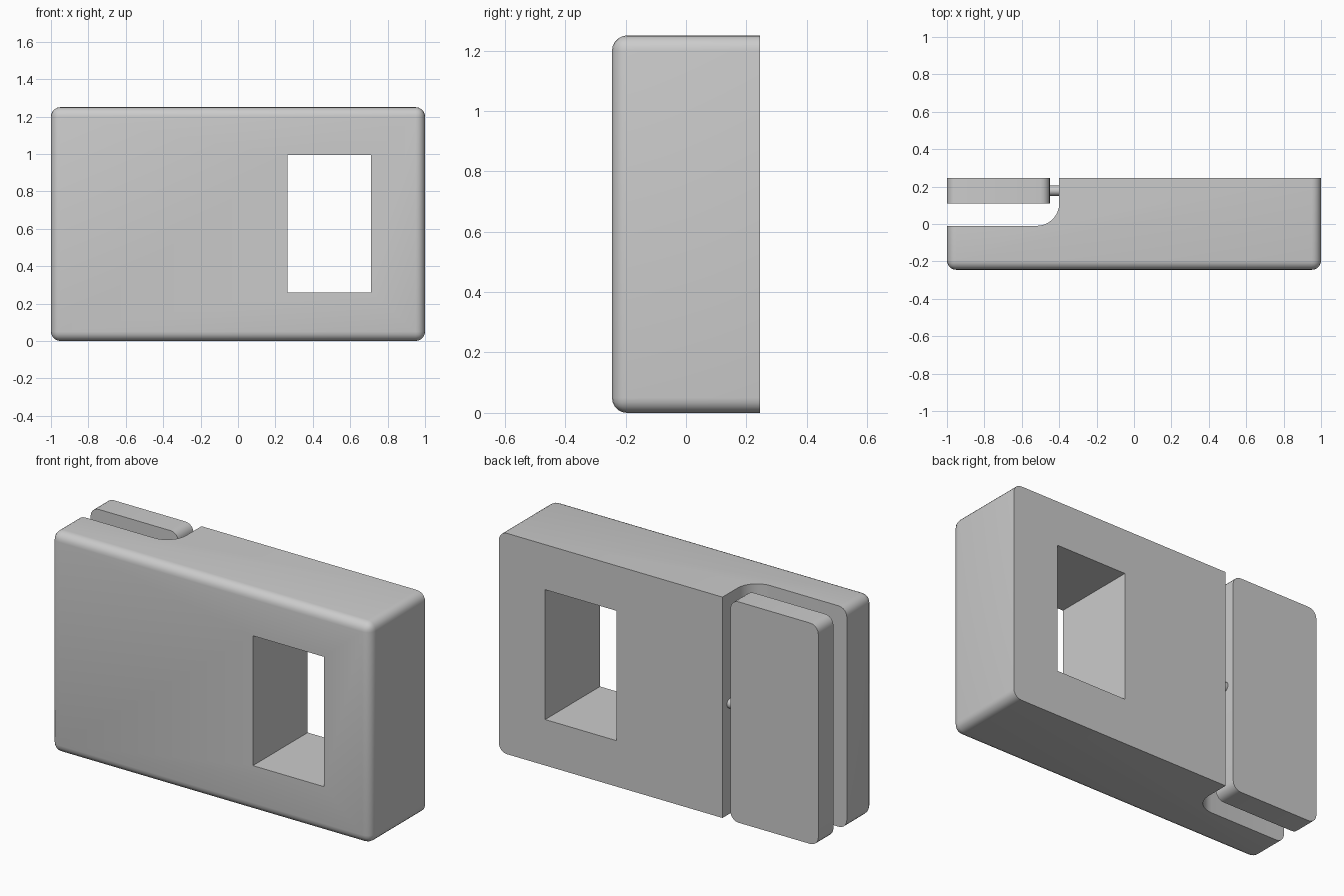
import bpy, bmesh, math

if "Cube" in bpy.data.objects:
    bpy.data.objects.remove(bpy.data.objects["Cube"])

R = 0.05      # edge rounding
H = 1.25      # height
D = 0.245     # half depth


def to_object(name, bm):
    bmesh.ops.recalc_face_normals(bm, faces=bm.faces[:])
    mesh = bpy.data.meshes.new(name)
    bm.to_mesh(mesh)
    bm.free()
    ob = bpy.data.objects.new(name, mesh)
    bpy.context.collection.objects.link(ob)
    return ob


def box(name, lo, hi, pick=None):
    """Box between two corners; edges chosen by pick(a, b) get rounded."""
    bm = bmesh.new()
    bmesh.ops.create_cube(bm, size=1)
    for v in bm.verts:
        v.co = [lo[i] + (v.co[i] + 0.5) * (hi[i] - lo[i]) for i in range(3)]
    if pick:
        edges = [e for e in bm.edges if pick(e.verts[0].co, e.verts[1].co)]
        bmesh.ops.bevel(bm, geom=edges, offset=R, segments=5, profile=0.5,
                        affect='EDGES')
    return to_object(name, bm)


def along_y(a, b):
    return abs(a.y - b.y) > 1e-4


def prism(name, profile, z0, z1):
    """Extrude an xy outline upward."""
    bm = bmesh.new()
    face = bm.faces.new([bm.verts.new((x, y, z0)) for x, y in profile])
    ext = bmesh.ops.extrude_face_region(bm, geom=[face])['geom']
    for v in ext:
        if isinstance(v, bmesh.types.BMVert):
            v.co.z = z1
    return to_object(name, bm)


def cut(target, cutter):
    mod = target.modifiers.new("cut", 'BOOLEAN')
    mod.operation = 'DIFFERENCE'
    mod.solver = 'EXACT'
    mod.object = cutter
    activate(target)
    bpy.ops.object.modifier_apply(modifier=mod.name)
    bpy.data.objects.remove(cutter)


def activate(ob):
    bpy.ops.object.select_all(action='DESELECT')
    ob.select_set(True)
    bpy.context.view_layer.objects.active = ob


# Main body: rounded corners and front rim, crisp back edges
body = box("body", (-1, -D, 0), (1, D, H),
           lambda a, b: along_y(a, b) or (a.y < 0 and b.y < 0))

# Side recess with a concave inner corner
r = 0.12
arc = [(-0.4 - r + r * math.sin(t), -0.01 + r - r * math.cos(t))
       for t in (i * math.pi / 16 for i in range(9))]
cut(body, prism("recess_cutter",
                [(-1.2, -0.01)] + arc + [(-0.4, 0.5), (-1.2, 0.5)], -0.2, H + 0.2))

# Window straight through the body
cut(body, box("window_cutter", (0.265, -0.5, 0.26), (0.71, 0.5, 0.995)))

# Separate back panel hanging in the recess
panel = box("back_panel", (-1, 0.11, 0), (-0.45, D, H), along_y)

# Small pin joining panel to body
bpy.ops.mesh.primitive_cylinder_add(vertices=24, radius=0.027, depth=0.07,
                                    location=(-0.425, 0.178, H / 2),
                                    rotation=(0, math.pi / 2, 0))
pin = bpy.context.object
pin.name = "pin"

for ob in (body, panel, pin):
    activate(ob)
    bpy.ops.object.shade_smooth_by_angle(angle=math.radians(30))
